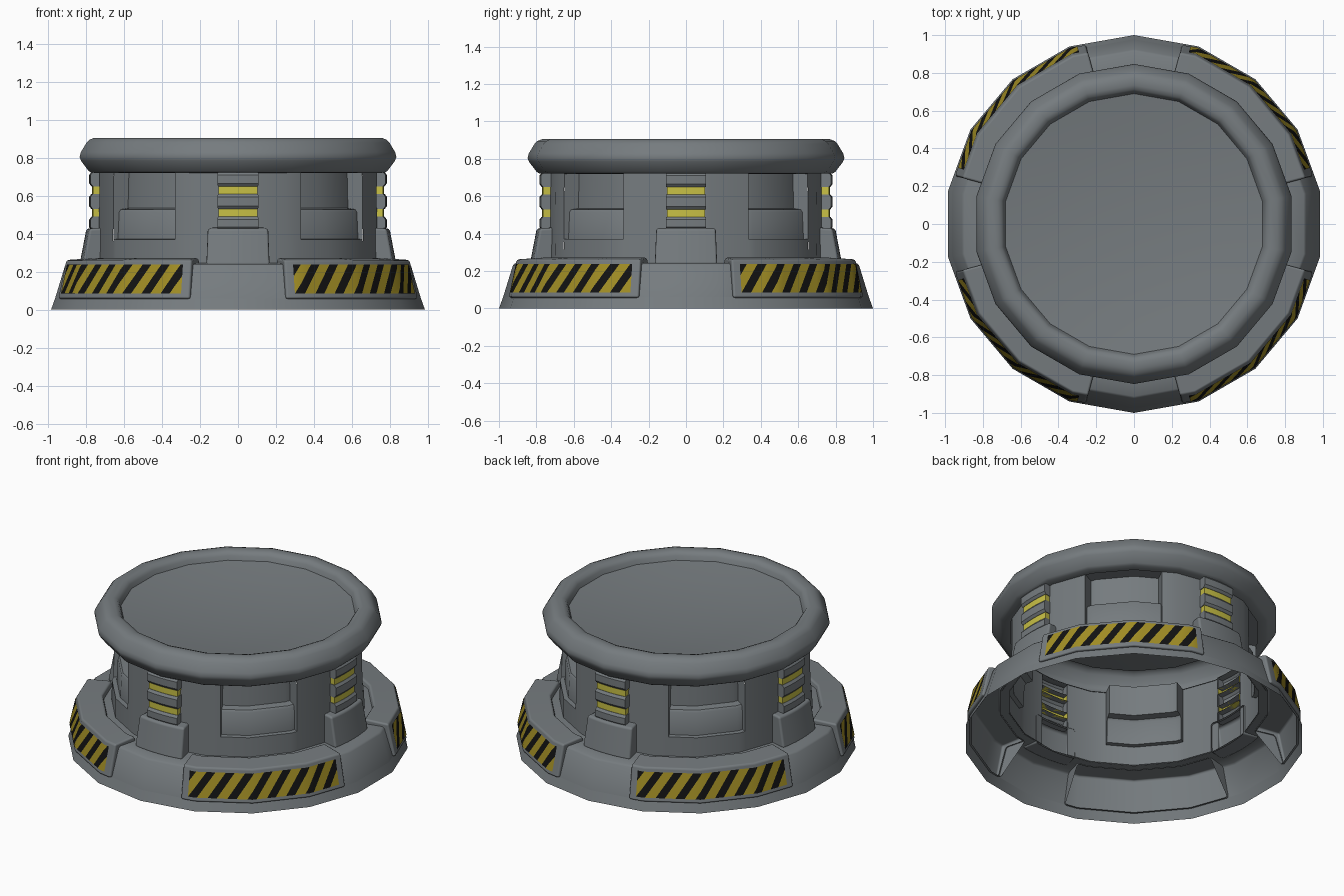
import bpy, bmesh, math
from mathutils import Vector

if "Cube" in bpy.data.objects:
    bpy.data.objects.remove(bpy.data.objects["Cube"])

SIDES = 18
STEP = 360 / SIDES


def material(name, rgb):
    m = bpy.data.materials.new(name)
    m.diffuse_color = (*rgb, 1)
    m.use_nodes = True
    m.node_tree.nodes["Principled BSDF"].inputs["Base Color"].default_value = m.diffuse_color
    return m


GREY = material("grey metal", (0.18, 0.20, 0.212))
HAZARD = material("hazard yellow", (0.36, 0.27, 0.018))
BLACK = material("hazard black", (0.006, 0.006, 0.006))
BRIGHT = material("bright yellow", (0.58, 0.53, 0.06))


def facet(a):
    """Radius factor of the 18-sided outline, with a corner on the y axis."""
    d = (a - 90) % STEP - STEP / 2
    return math.cos(math.radians(STEP / 2)) / math.cos(math.radians(d))


def corners(a0, a1):
    """Angles of the outline corners strictly between a0 and a1."""
    k = [90 + STEP * i for i in range(-20, 40)]
    return [a for a in k if a0 + 0.01 < a < a1 - 0.01]


def point(r, a, z, faceted=True):
    r *= facet(a) if faceted else 1
    t = math.radians(a)
    return Vector((r * math.cos(t), r * math.sin(t), z))


def finish(name, bm, mats, bevel=0):
    me = bpy.data.meshes.new(name)
    bm.to_mesh(me)
    bm.free()
    for m in mats:
        me.materials.append(m)
    me.polygons.foreach_set("use_smooth", [True] * len(me.polygons))
    ob = bpy.data.objects.new(name, me)
    bpy.context.collection.objects.link(ob)
    if bevel:
        mod = ob.modifiers.new("bevel", "BEVEL")
        mod.width, mod.segments = bevel, 2
        mod.limit_method, mod.angle_limit = "ANGLE", math.radians(35)
        mod.harden_normals = True
    else:
        me.set_sharp_from_angle(angle=math.radians(38))
    return ob


def sweep(name, profile, a0, a1, mat=GREY, caps=False, round_step=None, bevel=0):
    """Sweep an (r, z) profile around z from angle a0 to a1 as a thin shell."""
    if round_step:
        n = round((a1 - a0) / round_step)
        angles = [a0 + (a1 - a0) * i / n for i in range(n + 1)]
    else:
        angles = [a0] + corners(a0, a1) + [a1]
    bm = bmesh.new()
    rows = [[bm.verts.new(point(r, a, z, not round_step)) for r, z in profile]
            for a in angles]
    for p, q in zip(rows, rows[1:]):
        for j in range(len(profile) - 1):
            bm.faces.new((p[j], q[j], q[j + 1], p[j + 1]))
    if caps:
        bm.faces.new(rows[0])
        bm.faces.new(rows[-1][::-1])
    bmesh.ops.remove_doubles(bm, verts=bm.verts, dist=1e-5)
    return finish(name, bm, [mat], bevel)


# Plate face as a slanted line from (r, z) low to high
PLATE_LOW, PLATE_HIGH = (0.995, 0.058), (0.95, 0.262)


def stripes(name, a0, a1, z0=0.085, z1=0.238, count=8, lean=40):
    """Cut a flat (angle, z) strip along slanted lines, then wrap it on the plate."""
    bm = bmesh.new()
    bm.faces.new([bm.verts.new(c) for c in
                  ((a0, z0, 0), (a1, z0, 0), (a1, z1, 0), (a0, z1, 0))])
    period = (a1 - a0) / count

    def cut(co, no):
        bmesh.ops.bisect_plane(bm, geom=bm.verts[:] + bm.edges[:] + bm.faces[:],
                               plane_co=co, plane_no=no, dist=1e-6)

    for k in range(-2, count + 1):
        for part in (0, 0.46):
            cut((a0 + (k + part) * period, z0, 0), (1, -lean, 0))
    for a in corners(a0, a1):
        cut((a, 0, 0), (1, 0, 0))
    for f in bm.faces:
        c = f.calc_center_median()
        t = (c.x - lean * (c.y - z0) - a0) / period
        f.material_index = 1 if t % 1 < 0.46 else 0
    for v in bm.verts:
        a, z = v.co.x, v.co.y
        f = (z - PLATE_LOW[1]) / (PLATE_HIGH[1] - PLATE_LOW[1])
        r = PLATE_LOW[0] + f * (PLATE_HIGH[0] - PLATE_LOW[0]) + 0.004
        v.co = point(r, a, z)
    finish(name, bm, [HAZARD, BLACK])


# Rings that run all the way round: base lip, base inner ledge, rim with dish
sweep("base_lip", [(1.0, 0), (0.978, 0.06)], 90, 450)
sweep("base_ledge", [(0.80, 0.243), (0.74, 0.247)], 90, 450)
sweep("rim_and_dish", [(0.735, 0.72), (0.785, 0.722), (0.80, 0.732), (0.84, 0.785),
                       (0.847, 0.805), (0.84, 0.83), (0.81, 0.88), (0.795, 0.895),
                       (0.77, 0.905), (0.735, 0.905), (0.712, 0.897), (0.70, 0.88),
                       (0.69, 0.855), (0.50, 0.83), (0.25, 0.812), (0, 0.806)], 90, 450)

for i in range(4):
    axis, diag = 90 * i, 90 * i + 45

    # Sloped base between the hazard plates
    sweep(f"base_gap_{i}", [(0.978, 0.06), (0.925, 0.232), (0.912, 0.242), (0.80, 0.243)],
          axis - 15.5, axis + 15.5)

    # Raised hazard plate with its stripes
    sweep(f"hazard_plate_{i}", [(0.965, 0.056), PLATE_LOW, PLATE_HIGH,
                                (0.80, 0.272), (0.79, 0.24)],
          diag - 30, diag + 30, caps=True, bevel=0.012)
    stripes(f"hazard_stripes_{i}", diag - 27.3, diag + 27.3)

    # Wall on both sides of each pillar
    for s, (a0, a1) in enumerate(((axis - 27, axis - 7.5), (axis + 7.5, axis + 27))):
        sweep(f"wall_{i}_{s}", [(0.745, 0.245), (0.74, 0.725)], a0, a1)

    # Recessed window with a box across its lower half
    sweep(f"wall_below_window_{i}", [(0.745, 0.245), (0.743, 0.37)], diag - 18, diag + 18)
    sweep(f"window_recess_{i}", [(0.743, 0.37), (0.715, 0.372), (0.708, 0.515),
                                 (0.698, 0.528), (0.655, 0.535), (0.65, 0.725),
                                 (0.74, 0.725)],
          diag - 18, diag + 18, caps=True)

    # Plinth at the foot of the pillar
    sweep(f"plinth_{i}", [(0.73, 0.235), (0.835, 0.235), (0.798, 0.428), (0.73, 0.432)],
          axis - 11.7, axis + 11.7, caps=True, round_step=4, bevel=0.014)

    # Pillar: grey ribs alternating with bright yellow bands
    for j, (z0, z1) in enumerate(((0.42, 0.49), (0.53, 0.61), (0.65, 0.725))):
        sweep(f"pillar_rib_{i}_{j}", [(0.73, z0), (0.772, z0), (0.784, z0 + 0.015),
                                      (0.784, z1 - 0.015), (0.772, z1), (0.73, z1)],
              axis - 7.9, axis + 7.9, caps=True, round_step=4)
    for j, (z0, z1) in enumerate(((0.49, 0.53), (0.61, 0.65))):
        sweep(f"pillar_band_{i}_{j}", [(0.73, z0), (0.77, z0), (0.77, z1), (0.73, z1)],
              axis - 7.6, axis + 7.6, BRIGHT, caps=True, round_step=4)
